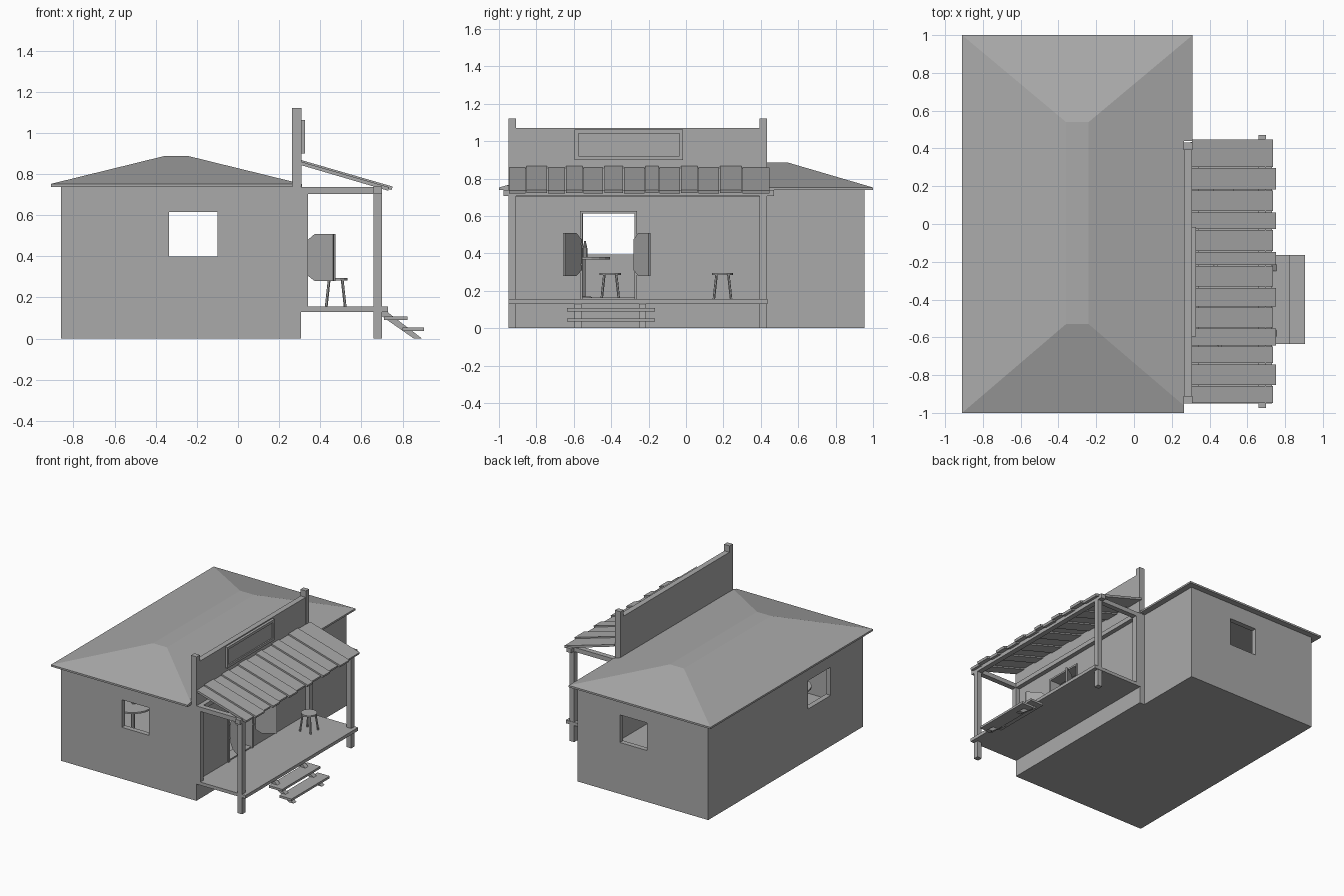
import bpy, bmesh, math, random
from mathutils import Vector, Matrix

if "Cube" in bpy.data.objects:
    bpy.data.objects.remove(bpy.data.objects["Cube"])

random.seed(4)
GREY = bpy.data.materials.new("plain_grey")
GREY.diffuse_color = (0.4, 0.4, 0.4, 1)
GREY.use_nodes = True
GREY.node_tree.nodes["Principled BSDF"].inputs["Base Color"].default_value = GREY.diffuse_color


def finish(name, bm):
    bmesh.ops.recalc_face_normals(bm, faces=bm.faces)
    me = bpy.data.meshes.new(name)
    bm.to_mesh(me)
    bm.free()
    ob = bpy.data.objects.new(name, me)
    me.materials.append(GREY)
    bpy.context.collection.objects.link(ob)
    return ob


def box(name, x, y, z):
    bm = bmesh.new()
    bmesh.ops.create_cube(bm, size=1)
    for v in bm.verts:
        v.co = Vector([(a[0] + a[1]) / 2 + c * (a[1] - a[0]) for c, a in zip(v.co, (x, y, z))])
    return finish(name, bm)


def prism(name, pts, offset):
    """Extrude a flat 3D outline along an offset."""
    bm = bmesh.new()
    f = bm.faces.new([bm.verts.new(p) for p in pts])
    r = bmesh.ops.extrude_face_region(bm, geom=[f])
    bmesh.ops.translate(bm, vec=offset, verts=[g for g in r["geom"] if isinstance(g, bmesh.types.BMVert)])
    if not any(f.is_valid and len(f.edges) and f.verts[0].co == Vector(pts[0]) for f in bm.faces):
        bm.faces.new([v for v in bm.verts][:len(pts)])
    bmesh.ops.holes_fill(bm, edges=bm.edges)
    return finish(name, bm)


def rod(name, a, b, r1, r2, n=12):
    a, b = Vector(a), Vector(b)
    bm = bmesh.new()
    m = Matrix.Translation((a + b) / 2) @ (b - a).to_track_quat("Z", "Y").to_matrix().to_4x4()
    bmesh.ops.create_cone(bm, cap_ends=True, segments=n, radius1=r1, radius2=r2,
                          depth=(b - a).length, matrix=m)
    return finish(name, bm)


def cut(ob, *ranges):
    for r in ranges:
        c = box("cutter", *r)
        c.hide_render = True
        m = ob.modifiers.new("cut", "BOOLEAN")
        m.operation, m.solver, m.object = "DIFFERENCE", "EXACT", c
        bpy.context.view_layer.objects.active = ob
        bpy.ops.object.modifier_apply(modifier=m.name)
        bpy.data.objects.remove(c)


# hollow house body with windows on three sides and a doorway
WIN_X, WIN_Z = (-0.335, -0.10), (0.40, 0.615)
DOOR_Y, DOOR_Z = (-0.555, -0.275), (0.165, 0.615)
body = box("house_walls", (-0.86, 0.264), (-0.95, 0.955), (0, 0.745))
cut(body,
    ((-0.82, 0.224), (-0.91, 0.915), (0.155, 0.9)),
    (WIN_X, (-1.2, 1.2), WIN_Z),
    ((-1, -0.7), (-0.55, -0.27), (0.395, 0.615)),
    ((0.1, 0.5), DOOR_Y, DOOR_Z))

# tall false front wall
front = box("false_front", (0.264, 0.307), (-0.95, 0.43), (0, 1.07))
cut(front, ((0.1, 0.5), DOOR_Y, DOOR_Z))

# hipped roof, notched around the false front
bm = bmesh.new()
rings = []
for x0, x1, y0, y1, z in ((-0.91, 0.31, -1, 1, 0.738), (-0.91, 0.31, -1, 1, 0.752),
                          (-0.36, -0.24, -0.53, 0.54, 0.887)):
    rings.append([bm.verts.new(p) for p in ((x0, y0, z), (x1, y0, z), (x1, y1, z), (x0, y1, z))])
for lo, hi in zip(rings, rings[1:]):
    for i in range(4):
        j = (i + 1) % 4
        bm.faces.new((lo[i], lo[j], hi[j], hi[i]))
bm.faces.new(rings[0])
bm.faces.new(rings[-1])
roof = finish("hip_roof", bm)
cut(roof, ((0.266, 0.6), (-1.2, 0.44), (0.6, 1)))

# posts and side beams at both porch ends
for side, y in (("front", (-0.95, -0.91)), ("back", (0.392, 0.432))):
    box(side + "_parapet_post", (0.262, 0.309), y, (0.74, 1.12))
    box(side + "_wall_post", (0.307, 0.341), y, (0.15, 0.704))
    box(side + "_porch_post", (0.66, 0.70), y, (0, 0.704))
    box(side + "_side_beam", (0.307, 0.70), y, (0.704, 0.738))
box("front_beam", (0.66, 0.70), (-0.975, 0.47), (0.706, 0.74))
box("wall_beam", (0.307, 0.341), (-0.91, 0.392), (0.704, 0.738))
box("porch_floor", (0.30, 0.73), (-0.95, 0.435), (0.13, 0.155))


def frame(name, x, y, z, t, bottom=True):
    box(name + "_top", x, y, (z[1] - t, z[1]))
    if bottom:
        box(name + "_bottom", x, y, (z[0], z[0] + t))
    zz = (z[0] + t if bottom else z[0], z[1] - t)
    box(name + "_left", x, (y[0], y[0] + t), zz)
    box(name + "_right", x, (y[1] - t, y[1]), zz)


# blank sign board with frame, and the door trim
box("sign_board", (0.305, 0.317), (-0.58, -0.03), (0.91, 1.05))
frame("sign_frame", (0.305, 0.327), (-0.595, -0.016), (0.90, 1.062), 0.02)
frame("door_frame", (0.30, 0.317), (-0.567, -0.263), (0.155, 0.627), 0.013, False)

# awning planks, ragged at the lower edge
edges = [-0.95, -0.855, -0.74, -0.645, -0.55, -0.44, -0.335, -0.22, -0.145,
         -0.03, 0.065, 0.18, 0.30, 0.45]
for i, (a, b) in enumerate(zip(edges, edges[1:])):
    xe = 0.752 if i % 2 else 0.735
    up = 0.004 if i % 2 else -0.004
    z0, z1 = 0.864 + up, 0.864 + up - (xe - 0.307) * 0.29
    prism("awning_plank", [(0.307, a + 0.003, z0), (xe, a + 0.003, z1),
                           (xe - 0.005, a + 0.003, z1 - 0.017), (0.307, a + 0.003, z0 - 0.017)],
          (0, b - a - 0.006, 0))

# swinging half doors, standing open
for name, y, ye in (("left", -0.558, -0.648), ("right", -0.270, -0.19)):
    h, e = Vector((0.341, y, 0)), Vector((0.468, ye, 0))
    pts = []
    for t, z in ((0, 0.31), (0.3, 0.28), (1, 0.28), (1, 0.508), (0.3, 0.508), (0, 0.475)):
        pts.append(h.lerp(e, t) + Vector((0, 0, z)))
    n = (e - h).cross(Vector((0, 0, 1))).normalized() * 0.012
    prism(name + "_swing_door", pts, n)
    for z in (0.34, 0.45):
        rod(name + "_hinge", (0.30, y, z), (0.345, y, z), 0.006, 0.006, 6)

# steps on slanted supports
box("upper_step", (0.71, 0.825), (-0.635, -0.165), (0.09, 0.107))
box("lower_step", (0.80, 0.905), (-0.635, -0.165), (0.036, 0.053))
for y in (-0.595, -0.25):
    prism("step_support", [(0.70, y, 0.13), (0.725, y, 0.13), (0.895, y, 0.0), (0.855, y, 0.0),
                           (0.70, y, 0.108)], (0, 0.035, 0))


def stool(x, y, z):
    rod("stool_seat", (x, y, z + 0.128), (x, y, z + 0.14), 0.057, 0.057, 16)
    for k in range(4):
        c, s = math.cos(math.pi * (k / 2 + 0.25)), math.sin(math.pi * (k / 2 + 0.25))
        rod("stool_leg", (x + 0.065 * c, y + 0.065 * s, z), (x + 0.045 * c, y + 0.045 * s, z + 0.13),
            0.007, 0.007, 6)


stool(0.475, 0.195, 0.155)
stool(-0.36, -0.405, 0.155)

# pedestal table inside with a bottle
tx, ty = -0.52, -0.55
rod("table_top", (tx, ty, 0.368), (tx, ty, 0.38), 0.145, 0.145, 20)
rod("table_stem", (tx, ty, 0.165), (tx, ty, 0.37), 0.014, 0.014, 8)
rod("table_base", (tx, ty, 0.155), (tx, ty, 0.17), 0.06, 0.04, 16)
rod("bottle", (tx, ty + 0.01, 0.38), (tx, ty + 0.01, 0.43), 0.014, 0.014, 10)
rod("bottle_neck", (tx, ty + 0.01, 0.43), (tx, ty + 0.01, 0.465), 0.012, 0.004, 10)
